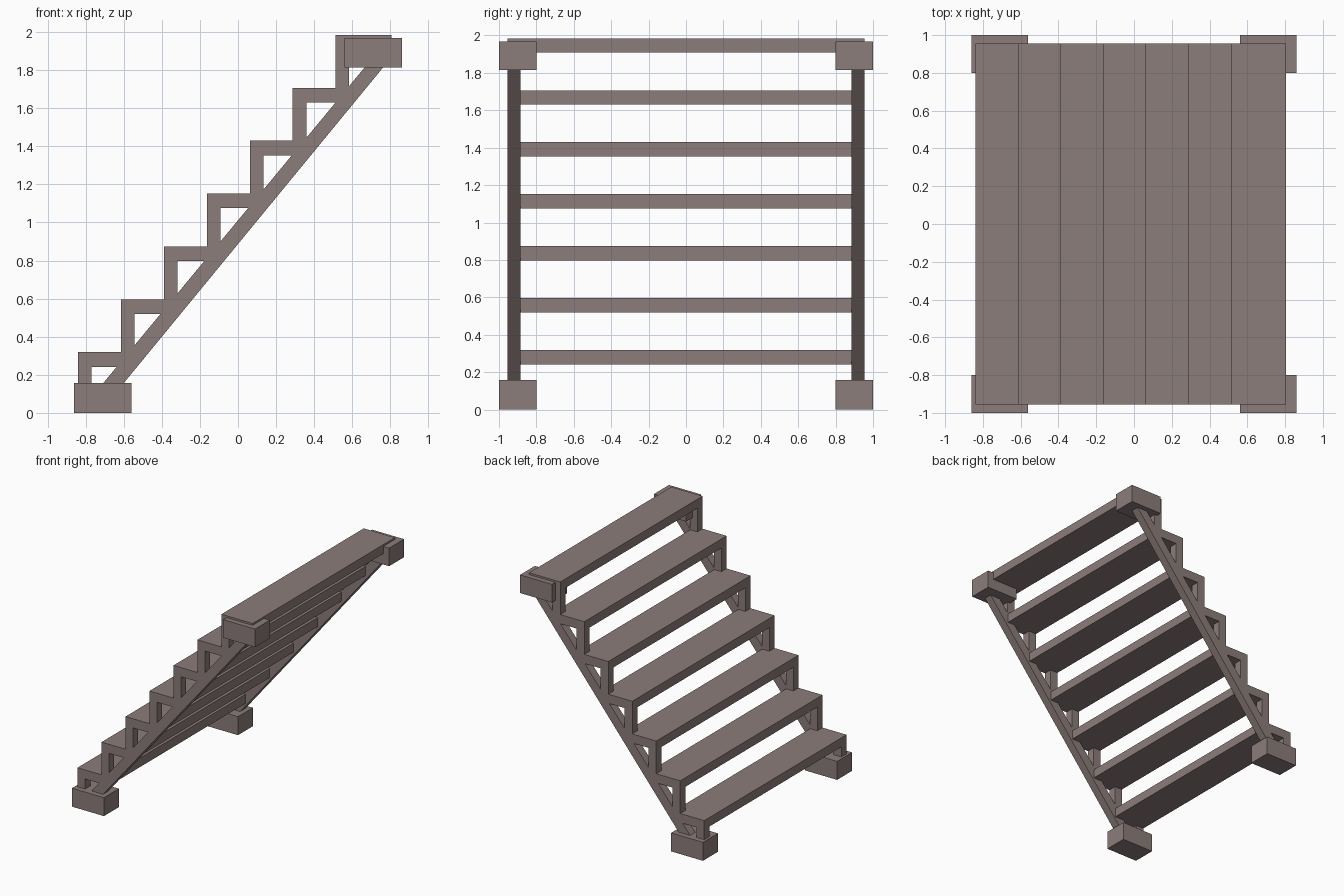
import bpy, bmesh

if "Cube" in bpy.data.objects:
    bpy.data.objects.remove(bpy.data.objects["Cube"])

STEPS, RUN, RISE = 7, 0.2255, 0.2776
X0, Z0 = -0.84, 0.319         # front edge and top of the first tread
DEPTH, THICK, POST = 0.293, 0.077, 0.071
Y_IN, Y_OUT = 0.885, 0.955    # side frame band

paint = bpy.data.materials.new("brown_grey")
paint.diffuse_color = (0.26, 0.205, 0.195, 1)
paint.use_nodes = True
paint.node_tree.nodes["Principled BSDF"].inputs["Base Color"].default_value = paint.diffuse_color


def prism(name, profile, y0, y1):
    """Extrude an x-z profile from y0 to y1."""
    bm = bmesh.new()
    face = bm.faces.new([bm.verts.new((x, y0, z)) for x, z in profile])
    ext = bmesh.ops.extrude_face_region(bm, geom=[face])
    verts = [v for v in ext["geom"] if isinstance(v, bmesh.types.BMVert)]
    bmesh.ops.translate(bm, verts=verts, vec=(0, y1 - y0, 0))
    bmesh.ops.recalc_face_normals(bm, faces=bm.faces)
    mesh = bpy.data.meshes.new(name)
    bm.to_mesh(mesh)
    bm.free()
    mesh.materials.append(paint)
    obj = bpy.data.objects.new(name, mesh)
    bpy.context.collection.objects.link(obj)
    return obj


def box(name, x0, x1, y0, y1, z0, z1):
    return prism(name, [(x0, z0), (x1, z0), (x1, z1), (x0, z1)], y0, y1)


# Treads
for i in range(STEPS):
    x, z = X0 + i * RUN, Z0 + i * RISE
    box(f"tread_{i + 1}", x, x + DEPTH, -Y_OUT, Y_OUT, z - THICK, z)

for side, s in (("front", -1), ("back", 1)):
    a, b = sorted((s * Y_IN, s * Y_OUT))
    # Upright posts under each tread
    for i in range(STEPS):
        x, z = X0 + i * RUN, Z0 + i * RISE
        low = z - RISE if i else 0.1
        box(f"{side}_post_{i + 1}", x, x + POST, a, b, low, z - THICK)
    # Sloping stringer, ends buried in the blocks
    prism(f"{side}_stringer",
          [(-0.738, 0.12), (-0.630, 0.12), (0.808, 1.87), (0.711, 1.87)], a, b)
    # End blocks
    c, d = sorted((s * 0.8, s * 1.0))
    box(f"{side}_bottom_block", -0.86, -0.56, c, d, 0, 0.157)
    box(f"{side}_top_block", 0.56, 0.86, c, d, 1.815, 1.969)
